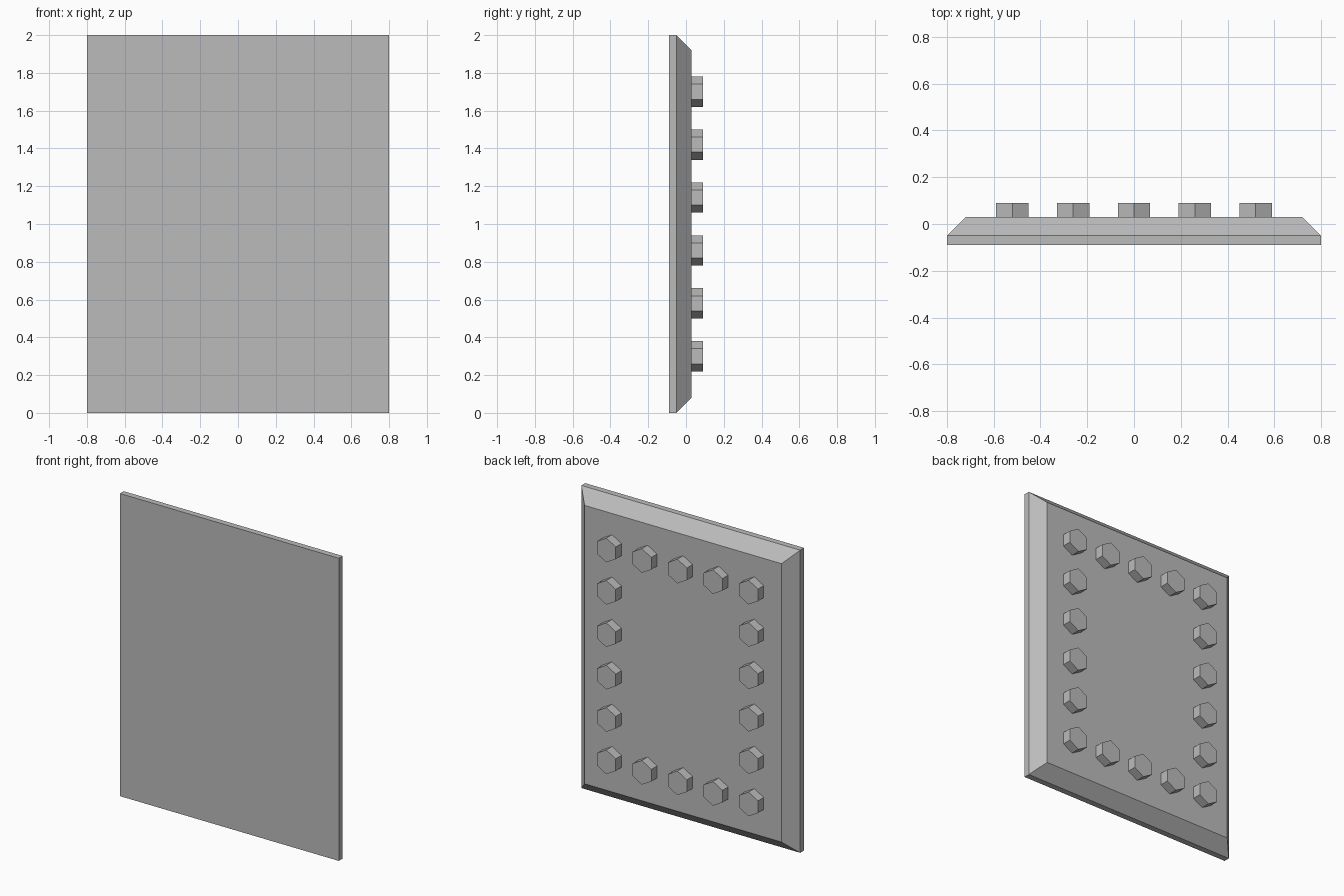
import bpy
import bmesh
from math import pi
from mathutils import Matrix, Vector

cube = bpy.data.objects.get("Cube")
if cube:
    bpy.data.objects.remove(cube, do_unlink=True)

# Single grey material
grey = bpy.data.materials.new("plain grey")
grey.use_nodes = True
colour = (0.5, 0.5, 0.5, 1)
grey.diffuse_color = colour
grey.node_tree.nodes["Principled BSDF"].inputs["Base Color"].default_value = colour


def add_object(name, bm):
    bmesh.ops.recalc_face_normals(bm, faces=bm.faces)
    mesh = bpy.data.meshes.new(name)
    bm.to_mesh(mesh)
    bm.free()
    mesh.materials.append(grey)
    obj = bpy.data.objects.new(name, mesh)
    bpy.context.collection.objects.link(obj)
    return obj


# Panel: thin slab whose rear face is extruded and drawn in to a chamfer
HALF_W, HALF_H, CHAMFER = 0.8, 1.0, 0.08
FRONT_Y, EDGE_Y, BACK_Y = -0.09, -0.05, 0.03

bm = bmesh.new()
bmesh.ops.create_cube(bm, size=1)
bmesh.ops.scale(bm, vec=(2 * HALF_W, EDGE_Y - FRONT_Y, 2 * HALF_H), verts=bm.verts)
bmesh.ops.translate(bm, vec=(0, (FRONT_Y + EDGE_Y) / 2, HALF_H), verts=bm.verts)
bm.normal_update()
rear = max(bm.faces, key=lambda f: f.calc_center_median().y)
bmesh.ops.inset_region(bm, faces=[rear], thickness=CHAMFER, use_even_offset=True)
for v in rear.verts:
    v.co.y = BACK_Y
add_object("chamfered_panel", bm)

# Hexagonal bolt heads, corner up, around the border of the rear face
BOLT_R, BOLT_H = 0.08, 0.06
bm = bmesh.new()
turn = Matrix.Rotation(pi / 2, 4, "X")
bmesh.ops.create_cone(bm, cap_ends=True, segments=6, radius1=BOLT_R,
                      radius2=BOLT_R, depth=BOLT_H, matrix=turn)
top = max(v.co.z for v in bm.verts)
if top < BOLT_R * 0.95:
    bmesh.ops.rotate(bm, cent=(0, 0, 0), verts=bm.verts,
                     matrix=Matrix.Rotation(pi / 6, 3, "Y"))
first = add_object("bolt_head", bm)

COLS, ROWS = 5, 6
spots = [(c, r) for r in range(ROWS) for c in range(COLS)
         if c in (0, COLS - 1) or r in (0, ROWS - 1)]
for i, (c, r) in enumerate(spots):
    bolt = first
    if i:
        bolt = bpy.data.objects.new("bolt_head", first.data)
        bpy.context.collection.objects.link(bolt)
    bolt.location = Vector((0.26 * (c - 2), BACK_Y + BOLT_H / 2, 0.3 + 0.28 * r))
